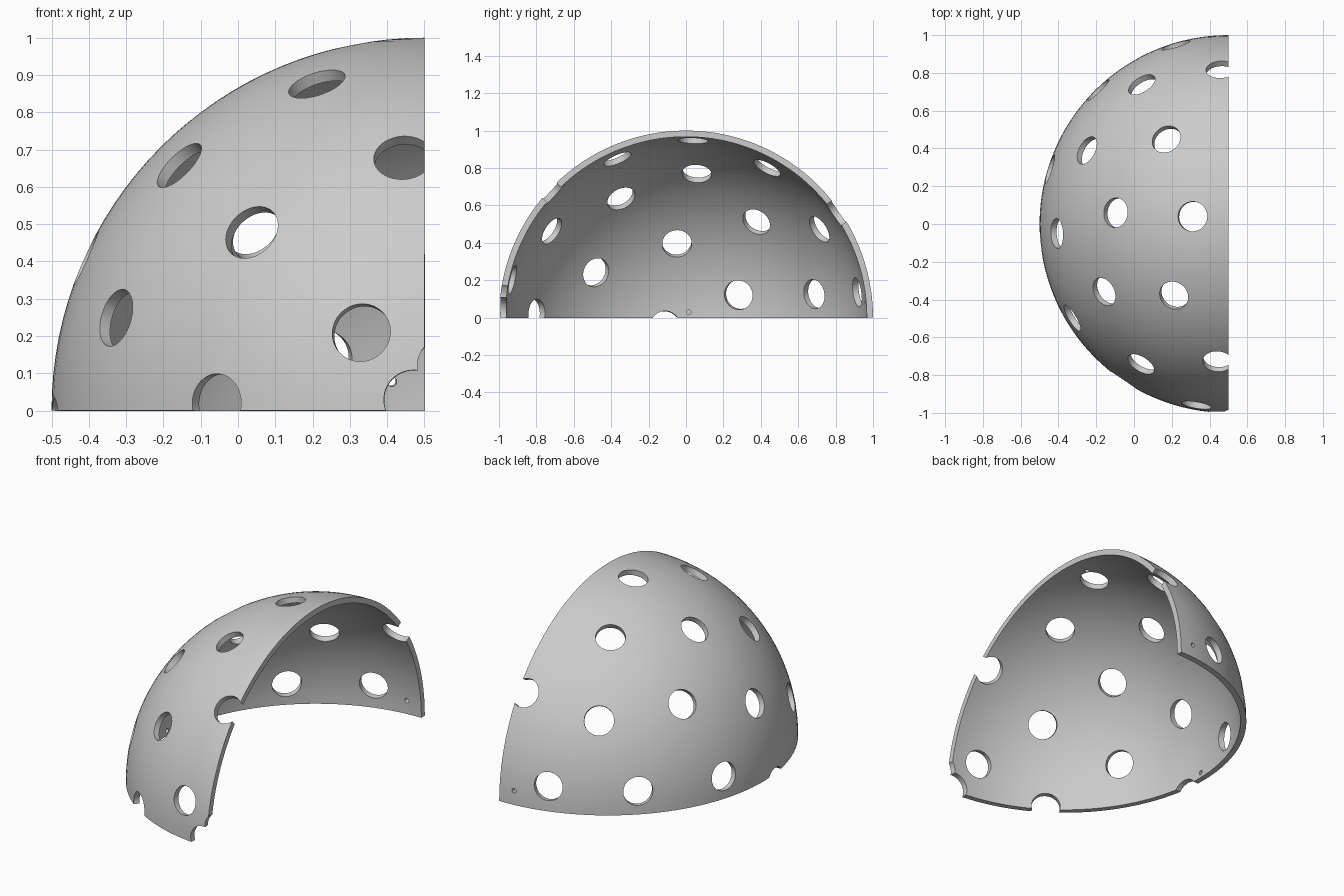
import bpy, bmesh, math
from mathutils import Vector, Matrix

cube = bpy.data.objects.get("Cube")
if cube:
    bpy.data.objects.remove(cube, do_unlink=True)

CENTRE = Vector((0.5, 0, 0))
WALL = 0.033
HOLE_R = 0.079
PIN_R = 0.013

grey = bpy.data.materials.new("light_grey")
grey.use_nodes = True
colour = (0.6, 0.6, 0.6, 1)
grey.diffuse_color = colour
grey.node_tree.nodes["Principled BSDF"].inputs["Base Color"].default_value = colour


def make_object(name, bm):
    mesh = bpy.data.meshes.new(name)
    bm.to_mesh(mesh)
    bm.free()
    mesh.materials.append(grey)
    obj = bpy.data.objects.new(name, mesh)
    bpy.context.collection.objects.link(obj)
    return obj


# Quarter of a sphere, cut by two planes and thickened inward
bm = bmesh.new()
bmesh.ops.create_uvsphere(bm, u_segments=128, v_segments=64, radius=1)
for normal in ((1, 0, 0), (0, 0, -1)):
    bmesh.ops.bisect_plane(bm, geom=bm.verts[:] + bm.edges[:] + bm.faces[:], dist=1e-5,
                           plane_co=(0, 0, 0), plane_no=normal, clear_outer=True)
bmesh.ops.translate(bm, verts=bm.verts[:], vec=CENTRE)
shell = make_object("quarter_ball_shell", bm)
wall = shell.modifiers.new("wall", 'SOLIDIFY')
wall.thickness = WALL
wall.offset = -1

# Directions of the round holes from the ball centre
holes = [
    (-.33, .45, .83), (-.19, .04, .98), (-.29, -.38, .88), (-.66, -.36, .66),
    (-.60, .06, .80), (-.75, .39, .53), (-.46, .74, .49), (-.04, .82, .57),
    (-.91, -.05, .41), (-.83, -.50, .25), (-.465, -.745, .48), (-.057, -.73, .68),
    (-.17, -.963, .21), (-.56, -.83, .02), (-.03, -1, .03), (.06, -.99, .12),
    (-.28, .95, .14), (-.69, .71, .13), (-.945, .29, .125), (-.99, -.115, -.045),
]
# Small pin holes: direction and outer end; the last two stop inside the wall
pins = [((-.09, .99, .08), 1.1), ((-1, .015, .03), .985), ((-.1, .08, .99), .985)]

bm = bmesh.new()


def drill(direction, radius, start, end, sides):
    d = Vector(direction).normalized()
    turn = Vector((0, 0, 1)).rotation_difference(d).to_matrix().to_4x4()
    place = Matrix.Translation(CENTRE + d * (start + end) / 2) @ turn
    bmesh.ops.create_cone(bm, cap_ends=True, segments=sides, radius1=radius,
                          radius2=radius, depth=end - start, matrix=place)


for direction in holes:
    drill(direction, HOLE_R, 0.88, 1.1, 48)
for direction, end in pins:
    drill(direction, PIN_R, 0.9, end, 16)
cutter = make_object("hole_cutter", bm)
cutter.hide_render = True
cutter.hide_set(True)

cut = shell.modifiers.new("holes", 'BOOLEAN')
cut.operation = 'DIFFERENCE'
cut.solver = 'EXACT'
cut.use_self = True
cut.object = cutter

# Apply the modifiers, then smooth the curved faces
bpy.ops.object.select_all(action='DESELECT')
bpy.context.view_layer.objects.active = shell
shell.select_set(True)
for name in ("wall", "holes"):
    bpy.ops.object.modifier_apply(modifier=name)
bpy.data.objects.remove(cutter, do_unlink=True)
bpy.ops.object.shade_smooth_by_angle(angle=math.radians(30))
